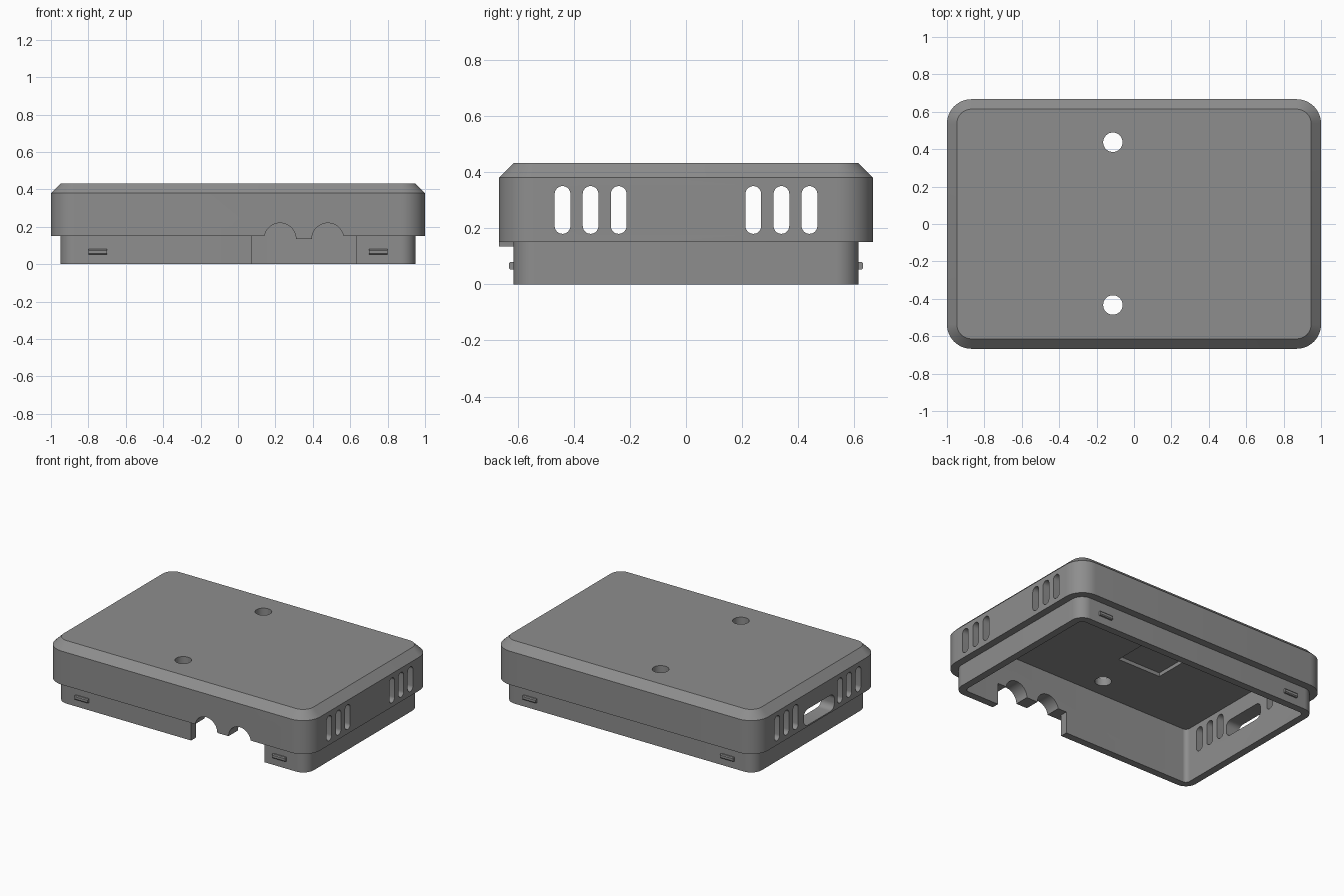
import bpy, bmesh, math
from mathutils import Vector

if "Cube" in bpy.data.objects:
    bpy.data.objects.remove(bpy.data.objects["Cube"])

grey = bpy.data.materials.new("plain grey")
grey.diffuse_color = (0.27, 0.27, 0.27, 1)
grey.use_nodes = True
grey.node_tree.nodes["Principled BSDF"].inputs["Base Color"].default_value = grey.diffuse_color


def rounded_rect(hx, hy, r, cx=0, cy=0, seg=12):
    """Outline of a rounded rectangle, counter-clockwise."""
    pts = []
    for k, (sx, sy) in enumerate([(1, 1), (-1, 1), (-1, -1), (1, -1)]):
        for i in range(seg + 1):
            a = (k + i / seg) * math.pi / 2
            pts.append((cx + sx * (hx - r) + r * math.cos(a),
                        cy + sy * (hy - r) + r * math.sin(a)))
    return pts


def skin(name, rings):
    """Closed solid through a list of equal-length rings, capped at both ends."""
    bm = bmesh.new()
    loops = [[bm.verts.new(p) for p in ring] for ring in rings]
    n = len(loops[0])
    for a, b in zip(loops, loops[1:]):
        for i in range(n):
            j = (i + 1) % n
            bm.faces.new((a[i], a[j], b[j], b[i]))
    bm.faces.new(loops[0][::-1])
    bm.faces.new(loops[-1])
    bmesh.ops.recalc_face_normals(bm, faces=bm.faces)
    me = bpy.data.meshes.new(name)
    bm.to_mesh(me)
    bm.free()
    ob = bpy.data.objects.new(name, me)
    bpy.context.collection.objects.link(ob)
    me.materials.append(grey)
    return ob


def prism(name, outline, axis, lo, hi):
    """Extrude a 2D outline along an axis: X takes (y, z), Y takes (x, z), Z takes (x, y)."""
    def place(p, d):
        v = [p[0], p[1]]
        v.insert(axis, d)
        return Vector(v)
    return skin(name, [[place(p, d) for p in outline] for d in (lo, hi)])


def box_outline(x0, x1, z0, z1):
    return [(x0, z0), (x1, z0), (x1, z1), (x0, z1)]


def combine(target, tool, operation='DIFFERENCE'):
    mod = target.modifiers.new("cut", 'BOOLEAN')
    mod.operation, mod.solver, mod.object = operation, 'EXACT', tool
    bpy.context.view_layer.objects.active = target
    bpy.ops.object.modifier_apply(modifier=mod.name)
    bpy.data.objects.remove(tool)


# Lid shell: inside ceiling, inner wall, lip, step, outer wall, chamfered top
layers = [(0.90, 0.565, 0.03, 0.38), (0.90, 0.565, 0.03, 0.0),
          (0.95, 0.615, 0.08, 0.0), (0.95, 0.615, 0.08, 0.15),
          (1.0, 0.667, 0.13, 0.15), (1.0, 0.667, 0.13, 0.38),
          (0.947, 0.614, 0.077, 0.432)]
lid = skin("lid_shell", [[(x, y, z) for x, y in rounded_rect(hx, hy, r)]
                         for hx, hy, r, z in layers])

# Small tongue between the two cable arches
tongue = prism("tongue", box_outline(0.29, 0.415, 0.135, 0.2), 1, -0.667, -0.565)
combine(lid, tongue, 'UNION')

# Front notch through the lip with two cable arches
def arch(cx, a0, a1):
    return [(cx + 0.085 * math.cos(a0 + (a1 - a0) * i / 24),
             0.135 + 0.085 * math.sin(a0 + (a1 - a0) * i / 24)) for i in range(25)]

lift = math.asin(0.015 / 0.085)
notch = ([(0.075, -0.1), (0.63, -0.1), (0.63, 0.15)] + arch(0.48, lift, math.pi)
         + arch(0.225, 0, math.pi - lift) + [(0.075, 0.15)])
combine(lid, prism("notch", notch, 1, -0.8, -0.45))

# Vent slots through both end walls
for side in (-1, 1):
    for y in (0.24, 0.34, 0.44):
        slot = rounded_rect(0.028, 0.085, 0.0279, side * y, 0.265, 8)
        combine(lid, prism("slot", slot, 0, -1.2, 1.2))

# Connector opening in the left end wall
port = rounded_rect(0.165, 0.055, 0.04, -0.015, 0.215, 6)
combine(lid, prism("port", port, 0, -1.2, -0.8))

# Screw holes in the top
for y in (-0.433, 0.437):
    hole = rounded_rect(0.052, 0.052, 0.0519, -0.113, y, 8)
    combine(lid, prism("hole", hole, 2, 0.3, 0.6))

# Shallow square recess in the ceiling
combine(lid, prism("recess", box_outline(-0.34, -0.01, -0.16, 0.16), 2, 0.3, 0.405))

# Snap ridges on the front and back of the lip
ridges = []
for side in (-1, 1):
    for x in (-0.75, 0.75):
        profile = [(0.605, 0.052), (0.626, 0.052), (0.631, 0.058),
                   (0.631, 0.074), (0.626, 0.08), (0.605, 0.08)]
        ridges.append(prism("snap_ridge", [(side * y, z) for y, z in profile],
                            0, x - 0.05, x + 0.05))

for ob in [lid] + ridges:
    bpy.ops.object.select_all(action='DESELECT')
    ob.select_set(True)
    bpy.context.view_layer.objects.active = ob
    bpy.ops.object.shade_smooth_by_angle(angle=math.radians(30))
